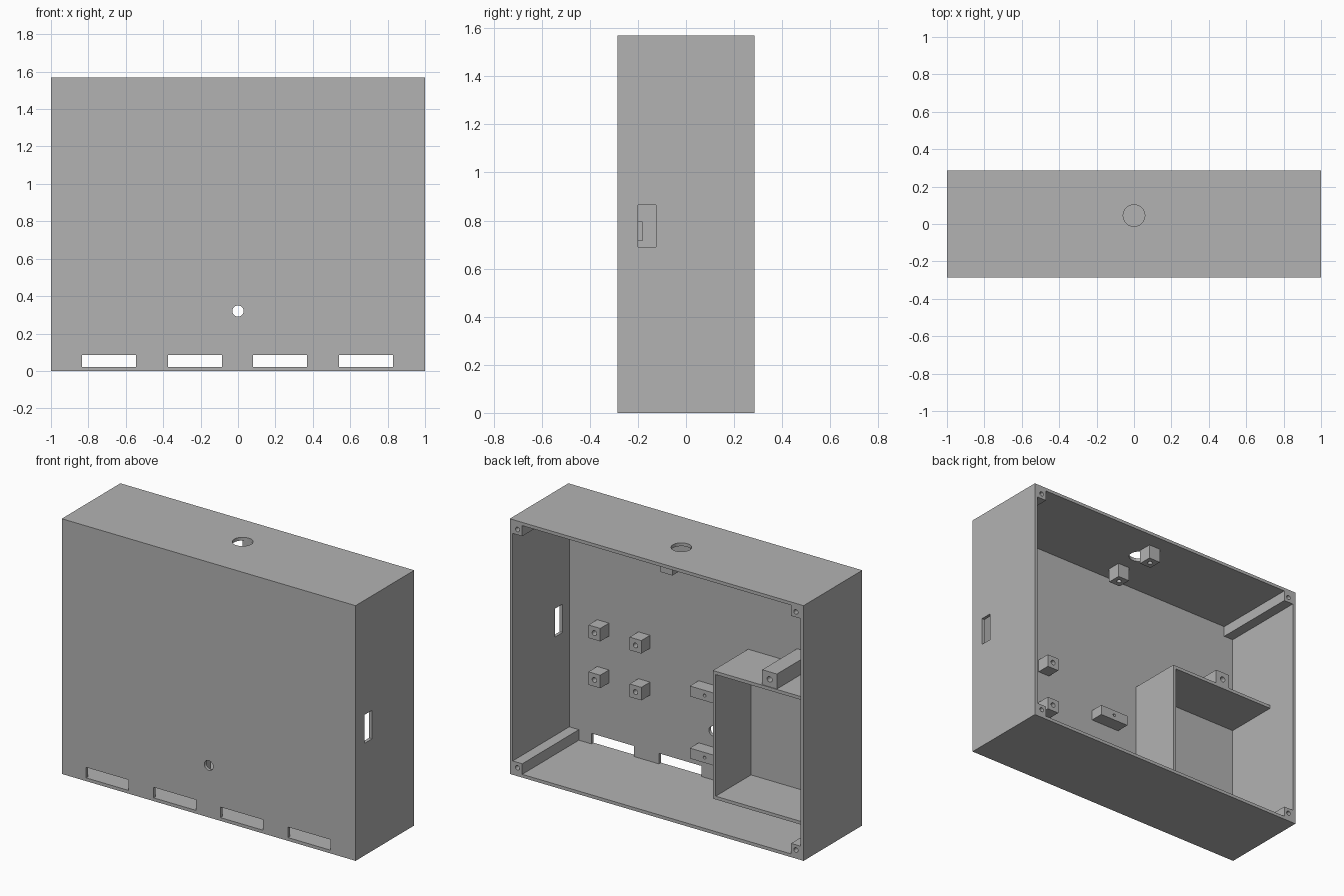
import bpy
import bmesh
from mathutils import Matrix, Vector

if "Cube" in bpy.data.objects:
    bpy.data.objects.remove(bpy.data.objects["Cube"], do_unlink=True)

W, D, H, T = 1.0, 0.285, 1.57, 0.02     # half width, half depth, height, wall
FRONT = -D + T                          # inner face of the front wall

grey = bpy.data.materials.new("plain grey")
grey.use_nodes = True
grey.diffuse_color = (0.45, 0.45, 0.45, 1)
grey.node_tree.nodes["Principled BSDF"].inputs["Base Color"].default_value = (0.45, 0.45, 0.45, 1)


def add(name, bm):
    mesh = bpy.data.meshes.new(name)
    bm.to_mesh(mesh)
    bm.free()
    mesh.materials.append(grey)
    obj = bpy.data.objects.new(name, mesh)
    bpy.context.collection.objects.link(obj)
    return obj


def block(name, x, y, z):
    """Box given as (low, high) ranges."""
    bm = bmesh.new()
    size = Vector((x[1] - x[0], y[1] - y[0], z[1] - z[0]))
    mid = Vector((sum(x), sum(y), sum(z))) / 2
    bmesh.ops.create_cube(bm, size=1, matrix=Matrix.Translation(mid) @ Matrix.Diagonal(size.to_4d()))
    return add(name, bm)


def drill(centre, radius, length, axis):
    """Round cutter along the y or z axis."""
    bm = bmesh.new()
    turn = Matrix.Rotation(1.5707963, 4, "X") if axis == "Y" else Matrix()
    bmesh.ops.create_cone(bm, cap_ends=True, segments=32, radius1=radius, radius2=radius,
                          depth=length, matrix=Matrix.Translation(centre) @ turn)
    return add("drill_cutter", bm)


def cut(obj, *cutters):
    """Subtract the cutters, keep the result, and discard the cutters."""
    for c in cutters:
        c.hide_render = True
        mod = obj.modifiers.new("cut", "BOOLEAN")
        mod.operation, mod.solver, mod.object = "DIFFERENCE", "EXACT", c
    graph = bpy.context.evaluated_depsgraph_get()
    mesh = bpy.data.meshes.new_from_object(obj.evaluated_get(graph))
    obj.modifiers.clear()
    obj.data = mesh
    for c in cutters:
        bpy.data.objects.remove(c, do_unlink=True)


def standoff(name, x, z, y_end, radius, hole_depth=0.06):
    """Screw block standing on the front wall, drilled from behind."""
    obj = block(name, x, (FRONT, y_end), z)
    cut(obj, drill((sum(x) / 2, y_end, sum(z) / 2), radius, 2 * hole_depth, "Y"))


# Open-backed case with its vents, sensor hole, cable hole and side slot
case = block("case_shell", (-W, W), (-D, D), (0, H))
cutters = [block("cavity_cutter", (T - W, W - T), (FRONT, D + 0.1), (T, H - T))]
for x in (-0.69, -0.23, 0.225, 0.685):
    cutters.append(block("vent_cutter", (x - 0.145, x + 0.145), (-D - 0.1, FRONT + 0.01), (T, 0.085)))
cutters.append(block("slot_cutter", (W - 0.05, W + 0.1), (-0.2, -0.125), (0.69, 0.865)))
cutters.append(drill((0, -D, 0.32), 0.03, 0.1, "Y"))
cutters.append(drill((0, 0.045, H), 0.058, 0.1, "Z"))
cut(case, *cutters)

# Full-depth screw posts in the four corners
P = 0.085
for side, xr in (("left", (W - P, W - T)), ("right", (T - W, P - W))):
    for level, zr in (("lower", (T, P)), ("upper", (H - P, H - T))):
        standoff(f"{level}_{side}_corner_post", xr, zr, D, 0.014, 0.1)

# Four board standoffs on the front wall
for i, x in enumerate((0.75, 0.47)):
    for j, z in enumerate((0.755, 0.467)):
        standoff(f"board_standoff_{i}{j}", (x - 0.04, x + 0.04), (z - 0.04, z + 0.04), -0.18, 0.015)

# Two wide sensor mounts above and below the round hole
for name, z in (("upper", 0.572), ("lower", 0.19)):
    standoff(f"{name}_sensor_mount", (-0.1, 0.1), (z - 0.032, z + 0.032), -0.18, 0.009)

# Two blocks hanging from the top wall, drilled from below
for name, y in (("rear", 0.146), ("front", -0.137)):
    hanger = block(f"{name}_hanging_block", (-0.04, 0.04), (y - 0.043, y + 0.043), (1.462, H - T))
    cut(hanger, drill((0, y, 1.462), 0.015, 0.12, "Z"))

# Battery compartment: floor, side wall and roof, open at the back
bay = block("battery_compartment", (T - W, -0.237), (FRONT, 0.078), (0.1, 0.888))
cut(bay, block("bay_cutter", (-W - 0.1, -0.237 - T), (FRONT - 0.1, 0.2), (0.1 + T, 0.888 - T)))

# Screw bar on the compartment roof
standoff("compartment_screw_bar", (-0.67, -0.57), (0.888, 0.98), 0.073, 0.017, 0.1)
